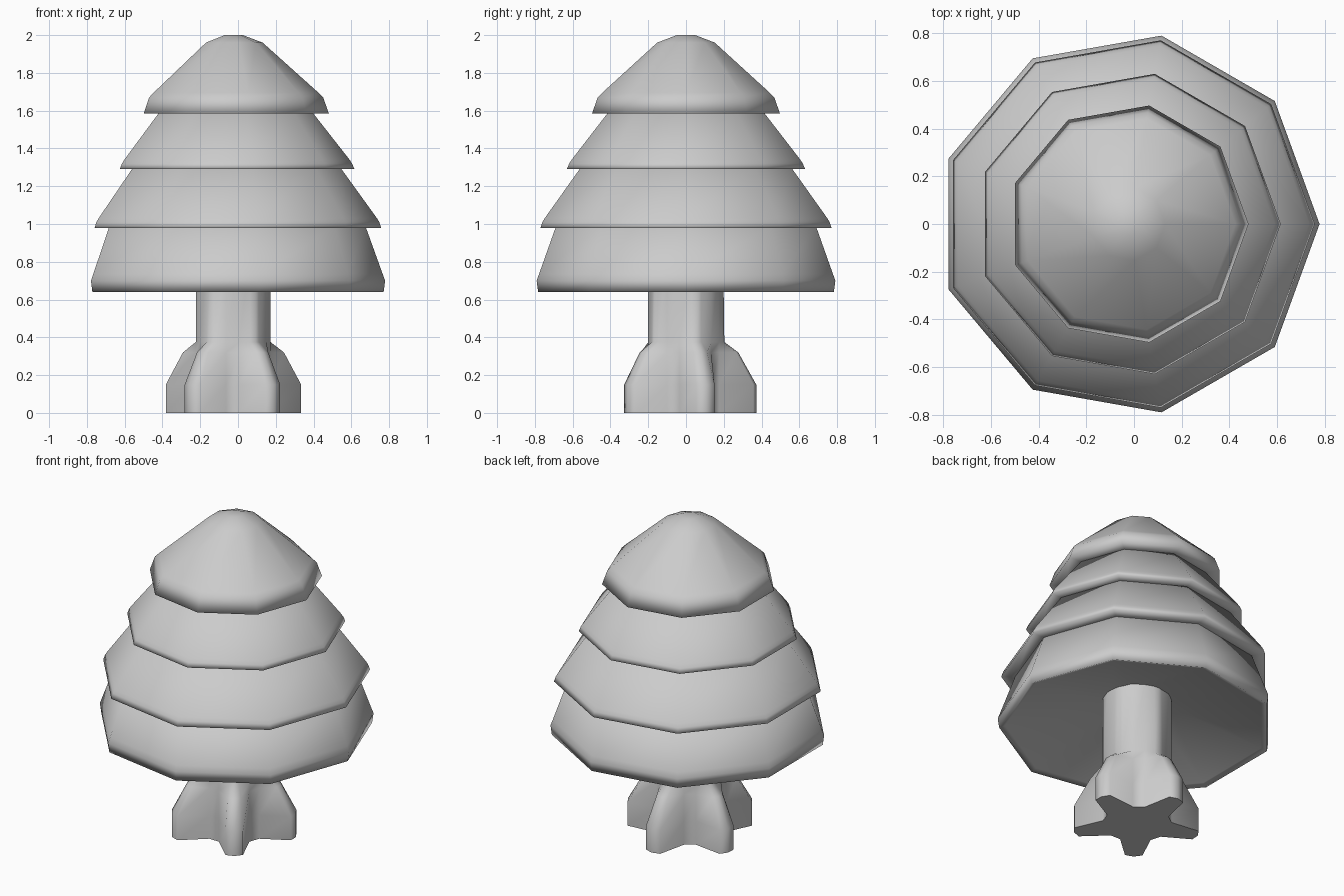
import bpy, bmesh
from math import cos, sin, radians, pi

if "Cube" in bpy.data.objects:
    bpy.data.objects.remove(bpy.data.objects["Cube"])


def loft(name, rings, angle, offset=(0, 0)):
    """Skin a stack of equal-length rings of (x, y, z) points and cap both ends."""
    bm = bmesh.new()
    loops = [[bm.verts.new((x + offset[0], y + offset[1], z)) for x, y, z in r] for r in rings]
    n = len(loops[0])
    for low, high in zip(loops, loops[1:]):
        for i in range(n):
            j = (i + 1) % n
            bm.faces.new((low[i], low[j], high[j], high[i]))
    bm.faces.new(loops[0][::-1])
    bm.faces.new(loops[-1])
    mesh = bpy.data.meshes.new(name)
    bm.to_mesh(mesh)
    bm.free()
    obj = bpy.data.objects.new(name, mesh)
    bpy.context.collection.objects.link(obj)
    bpy.ops.object.select_all(action='DESELECT')
    obj.select_set(True)
    bpy.context.view_layer.objects.active = obj
    bpy.ops.object.shade_smooth_by_angle(angle=radians(angle))
    return obj


def nonagon(r, z):
    return [(r * cos(2 * pi * i / 9), r * sin(2 * pi * i / 9), z) for i in range(9)]


# foliage: four stacked nine-sided skirts, each with a soft lip (radius, height);
# the underside of the bottom skirt rises towards the trunk
tiers = {
    "foliage_bottom": [(0.19, 0.82), (0.76, 0.652), (0.795, 0.64), (0.803, 0.70),
                       (0.79, 0.735), (0.70, 0.985)],
    "foliage_lower_middle": [(0.70, 0.978), (0.783, 0.978), (0.772, 1.01), (0.76, 1.03),
                             (0.565, 1.30)],
    "foliage_upper_middle": [(0.56, 1.292), (0.64, 1.292), (0.628, 1.32), (0.615, 1.34),
                             (0.415, 1.595)],
    "foliage_top": [(0.41, 1.585), (0.505, 1.585), (0.475, 1.67), (0.45, 1.695),
                    (0.155, 1.96), (0.05, 2.0)],
}
for name, profile in tiers.items():
    loft(name, [nonagon(r, z) for r, z in profile], 125, (-0.024, 0))


# trunk: round column flaring into five roots
def root_ring(tip, valley, z):
    pts = []
    for k in range(5):
        base = 17 + 72 * k
        for da, r in ((-8, tip * 0.97), (0, tip), (8, tip * 0.97), (26, valley), (46, valley)):
            a = radians(base + da)
            pts.append((r * cos(a), r * sin(a), z))
    return pts


trunk = [(0.375, 0.20, 0.0), (0.375, 0.20, 0.15), (0.28, 0.20, 0.32),
         (0.206, 0.20, 0.375), (0.20, 0.20, 0.83)]
loft("trunk_with_roots", [root_ring(*t) for t in trunk], 85, (-0.025, -0.003))
